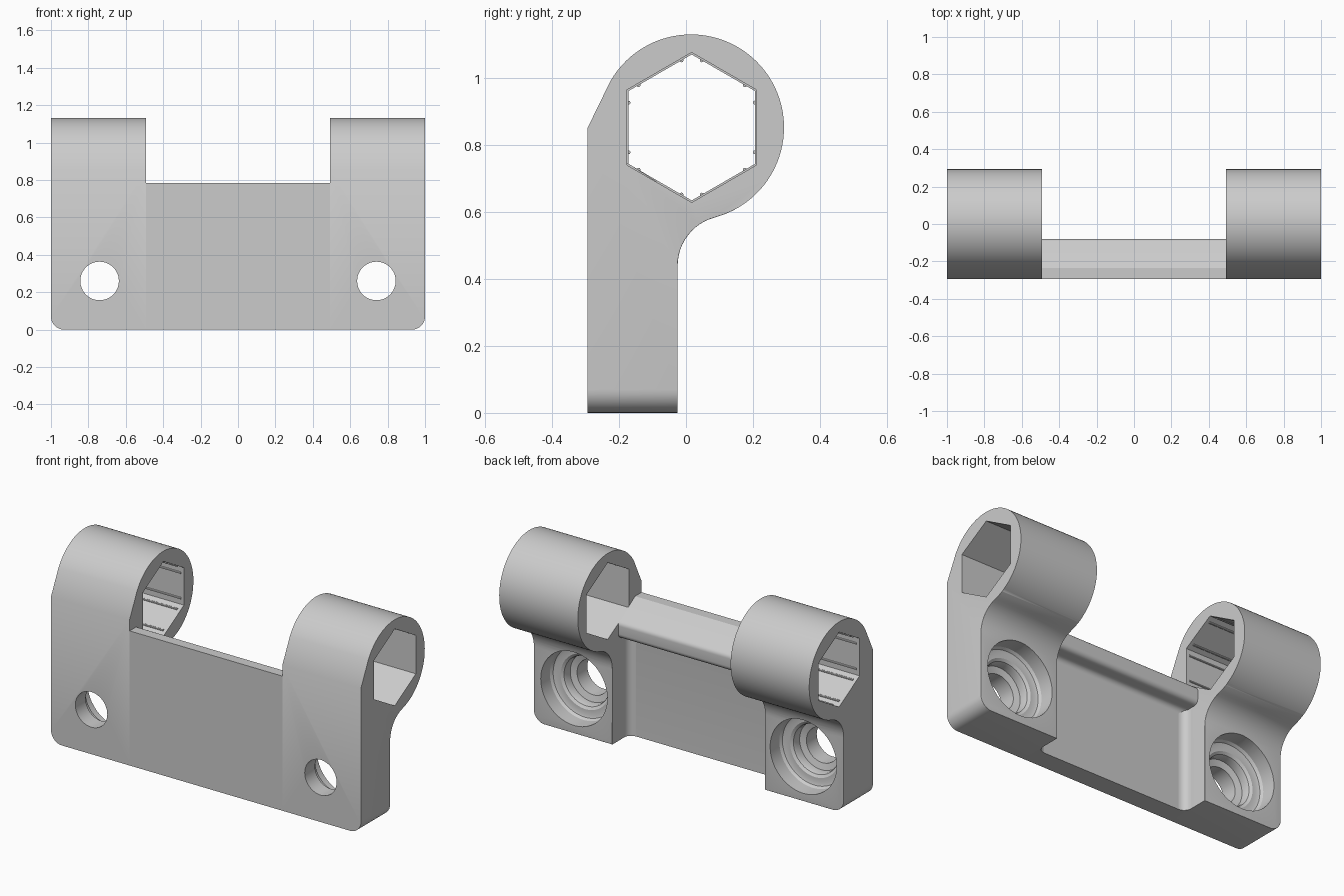
import bpy, bmesh
from math import cos, sin, pi, radians
from mathutils import Vector

if "Cube" in bpy.data.objects:
    bpy.data.objects.remove(bpy.data.objects["Cube"])

grey = bpy.data.materials.new("plain_grey")
grey.use_nodes = True
COLOUR = (0.6, 0.6, 0.6, 1)
grey.diffuse_color = COLOUR
grey.node_tree.nodes["Principled BSDF"].inputs["Base Color"].default_value = COLOUR

INNER = 0.493                 # inner face of each ear
FRONT, BACK = -0.295, -0.025  # front and rear faces of the pads
EYE = (0.015, 0.853)          # knuckle centre (y, z)


def arc(centre, r, a0, a1, n):
    """Points along a circular arc, angles in degrees."""
    angles = [radians(a0 + (a1 - a0) * i / n) for i in range(n + 1)]
    return [(centre[0] + r * cos(a), centre[1] + r * sin(a)) for a in angles]


def prism(points, x0, x1):
    """Extrude a (y, z) outline along x."""
    bm = bmesh.new()
    face = bm.faces.new([bm.verts.new((x0, y, z)) for y, z in points])
    out = bmesh.ops.extrude_face_region(bm, geom=[face])["geom"]
    verts = [v for v in out if isinstance(v, bmesh.types.BMVert)]
    bmesh.ops.translate(bm, verts=verts, vec=(x1 - x0, 0, 0))
    bmesh.ops.recalc_face_normals(bm, faces=bm.faces)
    return bm


def finish(name, bm):
    mesh = bpy.data.meshes.new(name)
    bm.to_mesh(mesh)
    bm.free()
    mesh.materials.append(grey)
    obj = bpy.data.objects.new(name, mesh)
    bpy.context.collection.objects.link(obj)
    return obj


def activate(obj):
    bpy.ops.object.select_all(action='DESELECT')
    obj.select_set(True)
    bpy.context.view_layer.objects.active = obj


def cut(obj, cutter):
    mod = obj.modifiers.new("cut", 'BOOLEAN')
    mod.operation, mod.solver, mod.object = 'DIFFERENCE', 'EXACT', cutter
    activate(obj)
    bpy.ops.object.modifier_apply(modifier=mod.name)
    bpy.data.objects.remove(cutter)


def smooth(obj):
    activate(obj)
    bpy.ops.object.shade_smooth_by_angle(angle=radians(30))


def screw_cutter(x, z):
    """Stepped counterbore turned about the y direction."""
    profile = [(0, 0.3), (0.215, 0.3), (0.215, -0.11), (0.205, -0.125), (0.19, -0.13),
               (0.16, -0.13), (0.145, -0.14), (0.14, -0.155), (0.14, -0.19),
               (0.103, -0.2), (0.103, -0.4), (0, -0.4)]
    bm = bmesh.new()
    verts = [bm.verts.new((x + r, y, z)) for r, y in profile]
    edges = [bm.edges.new(pair) for pair in zip(verts, verts[1:])]
    bmesh.ops.spin(bm, geom=verts + edges, cent=(x, 0, z), axis=(0, 1, 0),
                   angle=2 * pi, steps=48)
    bmesh.ops.remove_doubles(bm, verts=bm.verts, dist=0.0005)
    bmesh.ops.recalc_face_normals(bm, faces=bm.faces)
    return finish("screw_cutter", bm)


# Ears: knuckle, concave neck and screw pad in one outline
ear_outline = (arc(EYE, 0.278, 150, -75, 56) + arc((0.124, 0.44), 0.149, 105, 180, 12)
               + [(BACK, 0), (FRONT, 0), (FRONT, 0.85)])

for side, label in ((1, "left"), (-1, "right")):
    bm = prism(ear_outline, side * INNER, side)
    # rounded outer bottom corner
    corner = [e for e in bm.edges
              if all(v.co.z < 0.001 and abs(v.co.x) > 0.99 for v in e.verts)]
    bmesh.ops.bevel(bm, geom=corner, offset=0.07, segments=8, profile=0.5,
                    affect='EDGES', clamp_overlap=False)
    # softened rear edges of pad and neck
    rear = [e for e in bm.edges
            if all(v.co.y > BACK - 0.001 and v.co.z < 0.61 for v in e.verts)
            and e.calc_face_angle(0) > radians(45)]
    bmesh.ops.bevel(bm, geom=rear, offset=0.035, segments=5, profile=0.5,
                    affect='EDGES', clamp_overlap=True)
    bmesh.ops.recalc_face_normals(bm, faces=bm.faces)
    ear = finish(label + "_ear", bm)

    # hexagonal socket, slightly tighter on the right
    hex_r = 0.224 if side > 0 else 0.218
    cut(ear, finish("hex_cutter", prism(arc((0.017, EYE[1]), hex_r, 90, 390, 5),
                                        side * 0.4, side * 1.1)))
    cut(ear, screw_cutter(side * 0.74, 0.26))
    smooth(ear)

# Fine grip ribs beside each corner of the right socket
corners = [Vector(p) for p in arc((0.017, EYE[1]), 0.218, 90, 390, 5)]
for i, a in enumerate(corners):
    b = corners[(i + 1) % 6]
    for k, t in enumerate((0.16, 0.84)):
        rib = finish(f"grip_rib_{i}_{k}",
                     prism(arc(a.lerp(b, t), 0.006, 0, 315, 7), -0.98, -INNER - 0.02))
        smooth(rib)

# Centre web with a sloping ledge and rounded lip
WEB = -0.18
web_outline = ([(FRONT, 0), (FRONT, 0.785), (-0.235, 0.785)]
               + arc((-0.11, 0.67), 0.03, 55, 0, 5) + arc((-0.11, 0.625), 0.03, 0, -90, 6)
               + arc((WEB + 0.03, 0.565), 0.03, 90, 180, 6) + [(WEB, 0)])
web = finish("centre_web", prism(web_outline, -INNER, INNER))
smooth(web)

# Concave fillets where the web meets the pads
for side, label in ((1, "left"), (-1, "right")):
    r = 0.045
    curve = arc((INNER - r, WEB + r), r, -90, 0, 6)
    bm = bmesh.new()
    face = bm.faces.new([bm.verts.new((side * x, y, 0)) for x, y in [(INNER, WEB)] + curve])
    out = bmesh.ops.extrude_face_region(bm, geom=[face])["geom"]
    bmesh.ops.translate(bm, vec=(0, 0, 0.59),
                        verts=[v for v in out if isinstance(v, bmesh.types.BMVert)])
    bmesh.ops.recalc_face_normals(bm, faces=bm.faces)
    smooth(finish(label + "_web_fillet", bm))
